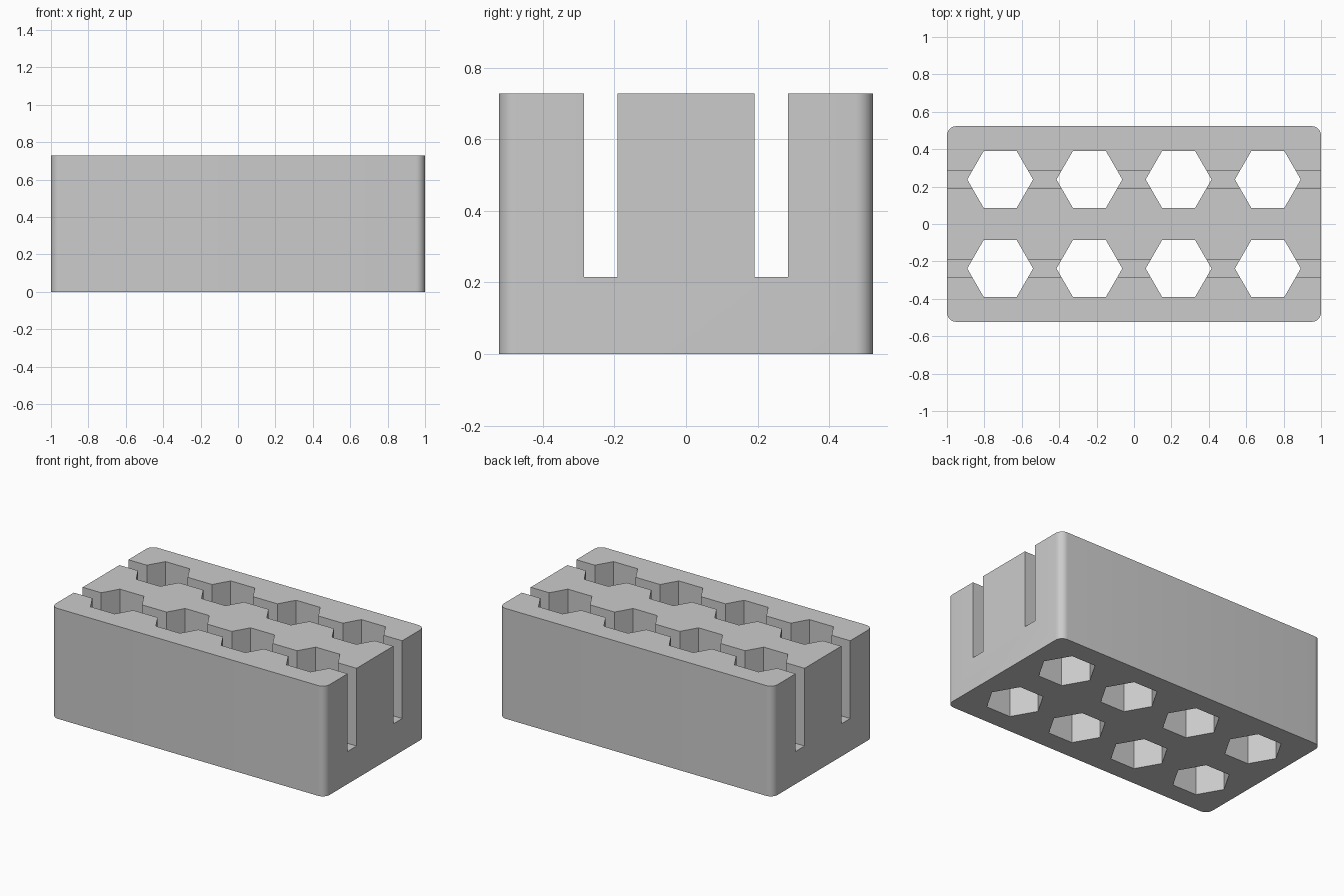
import bpy
import bmesh
import math
from mathutils import Matrix

default = bpy.data.objects.get("Cube")
if default:
    bpy.data.objects.remove(default, do_unlink=True)

LENGTH, WIDTH, HEIGHT = 2.0, 1.046, 0.728
CORNER = 0.05
ROW_Y = 0.238            # centre line of each row of holes
COLUMNS = 4
PITCH = 0.477
HEX_RADIUS = 0.176
SLOT_WIDTH, SLOT_FLOOR = 0.093, 0.215

grey = bpy.data.materials.new("plain grey")
grey.use_nodes = True
colour = (0.6, 0.6, 0.6, 1)
grey.diffuse_color = colour
grey.node_tree.nodes["Principled BSDF"].inputs["Base Color"].default_value = colour


def make_object(name, bm):
    mesh = bpy.data.meshes.new(name)
    bm.to_mesh(mesh)
    bm.free()
    mesh.materials.append(grey)
    obj = bpy.data.objects.new(name, mesh)
    bpy.context.collection.objects.link(obj)
    return obj


def box(name, size, centre):
    bm = bmesh.new()
    matrix = Matrix.Translation(centre) @ Matrix.Diagonal((*size, 1))
    bmesh.ops.create_cube(bm, size=1, matrix=matrix)
    return make_object(name, bm)


def hex_prism(name, x, y):
    bm = bmesh.new()
    bmesh.ops.create_cone(bm, cap_ends=True, segments=6, radius1=HEX_RADIUS,
                          radius2=HEX_RADIUS, depth=HEIGHT * 2,
                          matrix=Matrix.Translation((x, y, HEIGHT / 2)))
    # Put a corner on the x axis
    first = max(bm.verts, key=lambda v: v.co.x)
    if abs(first.co.y - y) > 0.01:
        bmesh.ops.rotate(bm, verts=bm.verts, cent=(x, y, 0),
                         matrix=Matrix.Rotation(math.radians(30), 3, 'Z'))
    return make_object(name, bm)


# Block with rounded upright corners
block = box("holder_block", (LENGTH, WIDTH, HEIGHT), (0, 0, HEIGHT / 2))
bm = bmesh.new()
bm.from_mesh(block.data)
uprights = [e for e in bm.edges
            if abs(e.verts[0].co.z - e.verts[1].co.z) > HEIGHT / 2]
bmesh.ops.bevel(bm, geom=uprights, offset=CORNER, segments=8, profile=0.5,
                affect='EDGES')
bm.to_mesh(block.data)
bm.free()

# Cutters: a long slot and a row of hexagonal through holes on each side
cutters = []
for side in (-1, 1):
    y = side * ROW_Y
    cutters.append(box("slot_cutter", (LENGTH * 1.2, SLOT_WIDTH, HEIGHT),
                       (0, y, SLOT_FLOOR + HEIGHT / 2)))
    for i in range(COLUMNS):
        x = (i - (COLUMNS - 1) / 2) * PITCH
        cutters.append(hex_prism("hole_cutter", x, y))

bpy.ops.object.select_all(action='DESELECT')
bpy.context.view_layer.objects.active = block
block.select_set(True)
for cutter in cutters:
    cutter.hide_render = True
    cut = block.modifiers.new("cut", 'BOOLEAN')
    cut.operation = 'DIFFERENCE'
    cut.solver = 'EXACT'
    cut.object = cutter
    bpy.ops.object.modifier_apply(modifier=cut.name)
for cutter in cutters:
    bpy.data.objects.remove(cutter, do_unlink=True)

bpy.ops.object.shade_smooth_by_angle(angle=math.radians(30))
